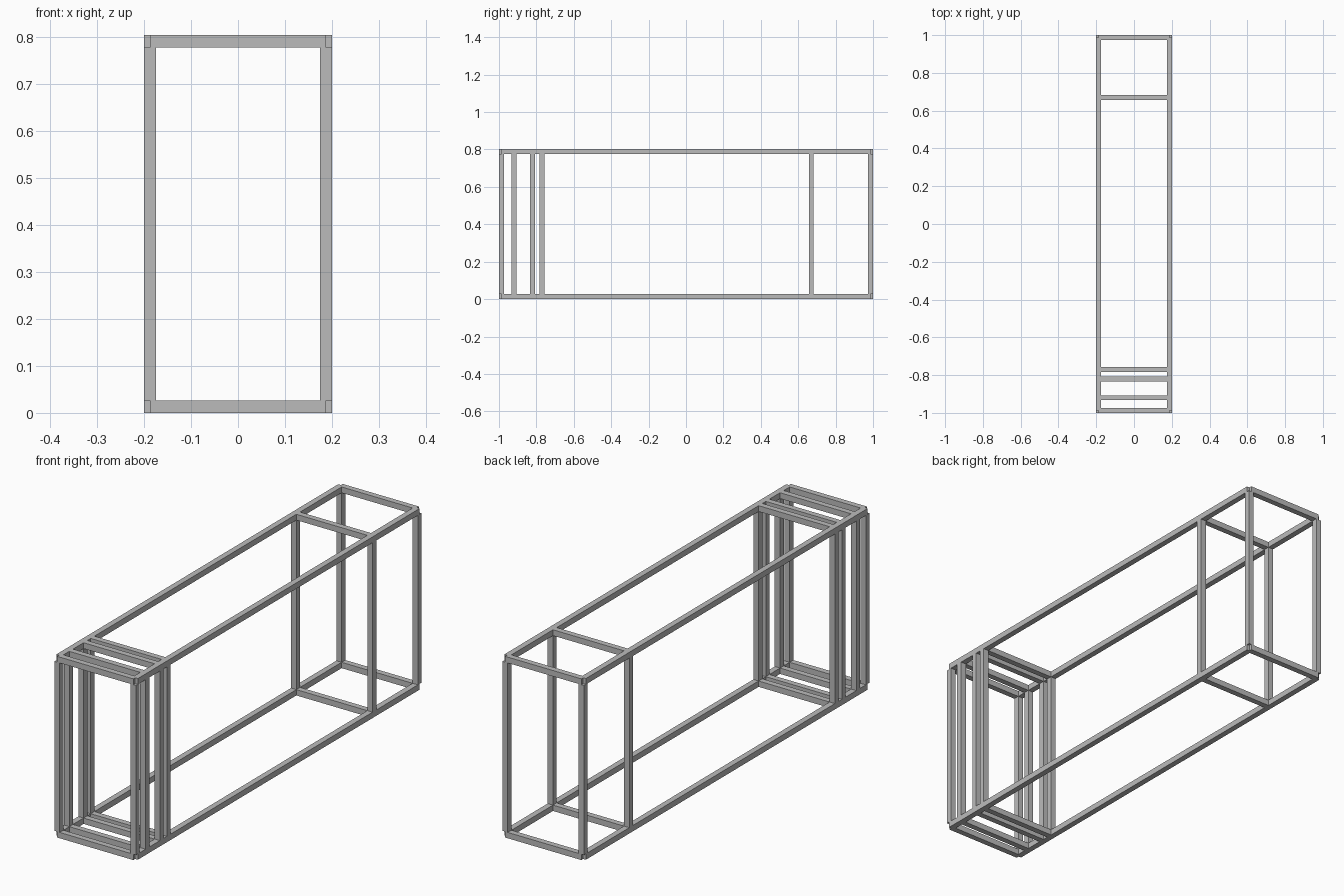
import bpy
from mathutils import Vector

cube = bpy.data.objects.get("Cube")
if cube:
    bpy.data.objects.remove(cube, do_unlink=True)

T = 0.026                              # bar thickness
WIDTH, LENGTH, HEIGHT = 0.4, 2.0, 0.803
X = (WIDTH - T) / 2                    # bar centrelines
Y = (LENGTH - T) / 2
Z_LOW, Z_HIGH = T / 2, HEIGHT - T / 2
INNER_FRAMES = (-0.92, -0.82, -0.77, 0.67)

steel = bpy.data.materials.new("grey steel")
steel.use_nodes = True
grey = (0.5, 0.5, 0.5, 1)
steel.diffuse_color = grey
steel.node_tree.nodes["Principled BSDF"].inputs["Base Color"].default_value = grey


def bar(name, start, end):
    """Square bar along one axis, from start to end on its centreline."""
    start, end = Vector(start), Vector(end)
    span = end - start
    bpy.ops.mesh.primitive_cube_add(size=1, location=(start + end) / 2)
    obj = bpy.context.object
    obj.name = name
    size = [abs(s) if abs(s) > 0.001 else T for s in span]
    for v in obj.data.vertices:
        v.co = [c * s for c, s in zip(v.co, size)]
    obj.data.materials.append(steel)


# Long rails, stopping on the corner centrelines
for level, z in (("lower", Z_LOW), ("upper", Z_HIGH)):
    for side, x in (("right", -X), ("left", X)):
        bar(f"{level}_{side}_long_rail", (x, -Y, z), (x, Y, z))

# Cross frames: end frames reach the corners, inner ones fit between the rails
for i, y in enumerate((-Y, *INNER_FRAMES, Y)):
    name = {-Y: "front", Y: "back"}.get(y, f"inner_{i}")
    reach = X if abs(y) == Y else X - T / 2
    for level, z in (("lower", Z_LOW), ("upper", Z_HIGH)):
        bar(f"{name}_{level}_cross_rail", (-reach, y, z), (reach, y, z))
    for side, x in (("right", -X), ("left", X)):
        bar(f"{name}_{side}_post", (x, y, T), (x, y, HEIGHT - T))
